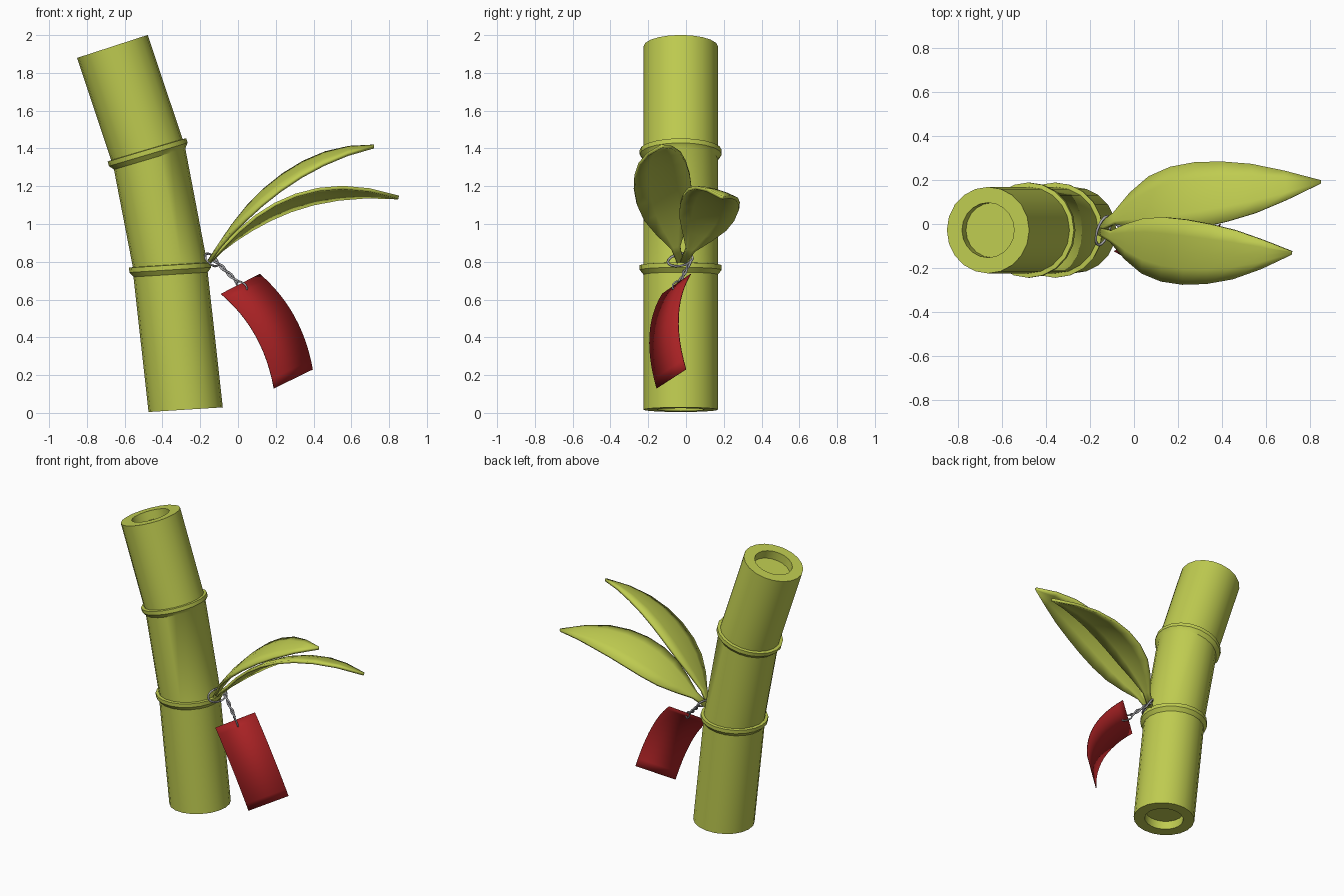
import bpy, bmesh, math
from mathutils import Vector

if "Cube" in bpy.data.objects:
    bpy.data.objects.remove(bpy.data.objects["Cube"], do_unlink=True)


def material(name, color, metallic=0.0):
    m = bpy.data.materials.new(name)
    m.use_nodes = True
    m.diffuse_color = (*color, 1)
    m.node_tree.nodes["Principled BSDF"].inputs["Base Color"].default_value = (*color, 1)
    return m


GREEN = material("bamboo green", (0.52, 0.60, 0.08))
RED = material("tag red", (0.40, 0.016, 0.018))
STEEL = material("wire grey", (0.40, 0.40, 0.42))


def finish(name, bm, mat, angle=35):
    bmesh.ops.recalc_face_normals(bm, faces=bm.faces)
    mesh = bpy.data.meshes.new(name)
    bm.to_mesh(mesh)
    bm.free()
    mesh.materials.append(mat)
    ob = bpy.data.objects.new(name, mesh)
    bpy.context.collection.objects.link(ob)
    bpy.ops.object.select_all(action='DESELECT')
    ob.select_set(True)
    bpy.context.view_layer.objects.active = ob
    bpy.ops.object.shade_smooth_by_angle(angle=math.radians(angle))
    return ob


def bridge(bm, rings, closed=True):
    n = len(rings[0])
    for a, b in zip(rings, rings[1:]):
        for i in range(n if closed else n - 1):
            j = (i + 1) % n
            bm.faces.new((a[i], a[j], b[j], b[i]))


def bezier(p, t):
    s = 1 - t
    w = (s**3, 3 * s * s * t, 3 * s * t * t, t**3)
    return sum((Vector(q) * k for q, k in zip(p, w)), Vector())


# Stalk: leaning sections, ridged at the joints and recessed at both ends
def stalk():
    R, ridge, hole, depth = 0.197, 0.217, 0.125, 0.06
    joint = [(-0.05, R), (-0.025, ridge), (0, ridge), (0.002, R)]
    end = [(0, R), (0, hole), (-depth, hole)]
    bottom = [(-o, r) for o, r in reversed(end)]
    # centre x, centre z, tilt in degrees, profile of (offset, radius)
    stations = [(-0.277, 0.017, 3.6, bottom), (-0.36, 0.782, 3.6, joint),
                (-0.482, 1.392, 16.5, joint), (-0.665, 1.94, 18, end)]
    bm = bmesh.new()
    rings, sides = [], 20
    for x, z, tilt, profile in stations:
        a = math.radians(tilt)
        axis = Vector((-math.sin(a), 0, math.cos(a)))
        across = Vector((math.cos(a), 0, math.sin(a)))
        for off, r in profile:
            c = Vector((x, -0.028, z)) + axis * off
            ring = []
            for i in range(sides):
                u = math.tau * i / sides
                ring.append(bm.verts.new(c + across * r * math.cos(u) + Vector((0, r * math.sin(u), 0))))
            rings.append(ring)
    bridge(bm, rings)
    bm.faces.new(rings[0])
    bm.faces.new(rings[-1])
    finish("bamboo_stalk", bm, GREEN)


# Leaves: a shared width profile swept along an arched spine
LEAF_WIDTH = (0.015, 0.025, 0.08, 0.125, 0.145, 0.147, 0.135, 0.11, 0.065, 0.006)


def leaf(name, spine, side):
    bm = bmesh.new()
    rows, last = [], len(LEAF_WIDTH) - 1
    for i, w in enumerate(LEAF_WIDTH):
        c = bezier(spine, i / last)
        rows.append([bm.verts.new(c + Vector(side) * w * k + Vector((0, 0, 0.12 * w * (1 - k * k))))
                     for k in (-1, -0.5, 0, 0.5, 1)])
    bridge(bm, rows, closed=False)
    ob = finish(name, bm, GREEN)
    mod = ob.modifiers.new("thickness", 'SOLIDIFY')
    mod.thickness = 0.018
    mod.offset = 0


# Tag: thin card bowed along its length
def tag():
    tl, tr = Vector((-0.09, -0.125, 0.63)), Vector((0.115, 0.025, 0.735))
    bl, br = Vector((0.19, -0.155, 0.13)), Vector((0.395, 0, 0.23))
    bow = Vector((0.042, -0.052, 0.03))
    bm = bmesh.new()
    rows = []
    for i in range(13):
        t = i / 12
        shift = bow * 4 * t * (1 - t)
        rows.append([bm.verts.new(a.lerp(b, t) + shift) for a, b in ((tl, bl), (tr, br))])
    bridge(bm, rows, closed=False)
    ob = finish("red_tag", bm, RED)
    mod = ob.modifiers.new("thickness", 'SOLIDIFY')
    mod.thickness = 0.004
    mod.offset = 0


def wire(name, points, radius=0.006, closed=False):
    cu = bpy.data.curves.new(name, 'CURVE')
    cu.dimensions = '3D'
    cu.bevel_depth = radius
    cu.bevel_resolution = 1
    cu.use_fill_caps = True
    sp = cu.splines.new('POLY')
    sp.points.add(len(points) - 1)
    for p, q in zip(sp.points, points):
        p.co = (*q, 1)
        p.radius = 1
    sp.use_cyclic_u = closed
    sp.use_smooth = True
    cu.materials.append(STEEL)
    bpy.context.collection.objects.link(bpy.data.objects.new(name, cu))


def circle(center, u, v, n=16):
    return [Vector(center) + Vector(u) * math.cos(math.tau * i / n) + Vector(v) * math.sin(math.tau * i / n)
            for i in range(n)]


stalk()
leaf("front_leaf", [(-0.16, -0.03, 0.79), (0, -0.11, 1.05), (0.3, -0.16, 1.37), (0.72, -0.13, 1.41)],
     (0.05, 1, 0.28))
leaf("back_leaf", [(-0.16, -0.02, 0.79), (0.05, 0.13, 1.02), (0.35, 0.14, 1.24), (0.85, 0.19, 1.14)],
     (-0.1, 1, -0.28))
tag()

# Wire: loop around the leaf stems, two twisted strands, loop through the tag
wire("stem_loop", circle((-0.14, -0.03, 0.81), (0.02, 0.066, 0.01), (-0.028, 0, 0.032)), closed=True)
start, stop = Vector((-0.125, 0.025, 0.81)), Vector((0.0, -0.035, 0.69))
for k, name in enumerate(("wire_strand_a", "wire_strand_b")):
    pts = []
    for i in range(25):
        t = i / 24
        a = math.tau * 1.5 * t + math.pi * k
        pts.append(start.lerp(stop, t) + 0.007 * Vector((0.7 * math.cos(a), math.sin(a), 0.7 * math.cos(a))))
    wire(name, pts)
wire("tag_loop", circle((0.02, -0.05, 0.672), (0.026, -0.016, -0.02), (0.01, -0.014, 0.014), 12),
     radius=0.005, closed=True)
